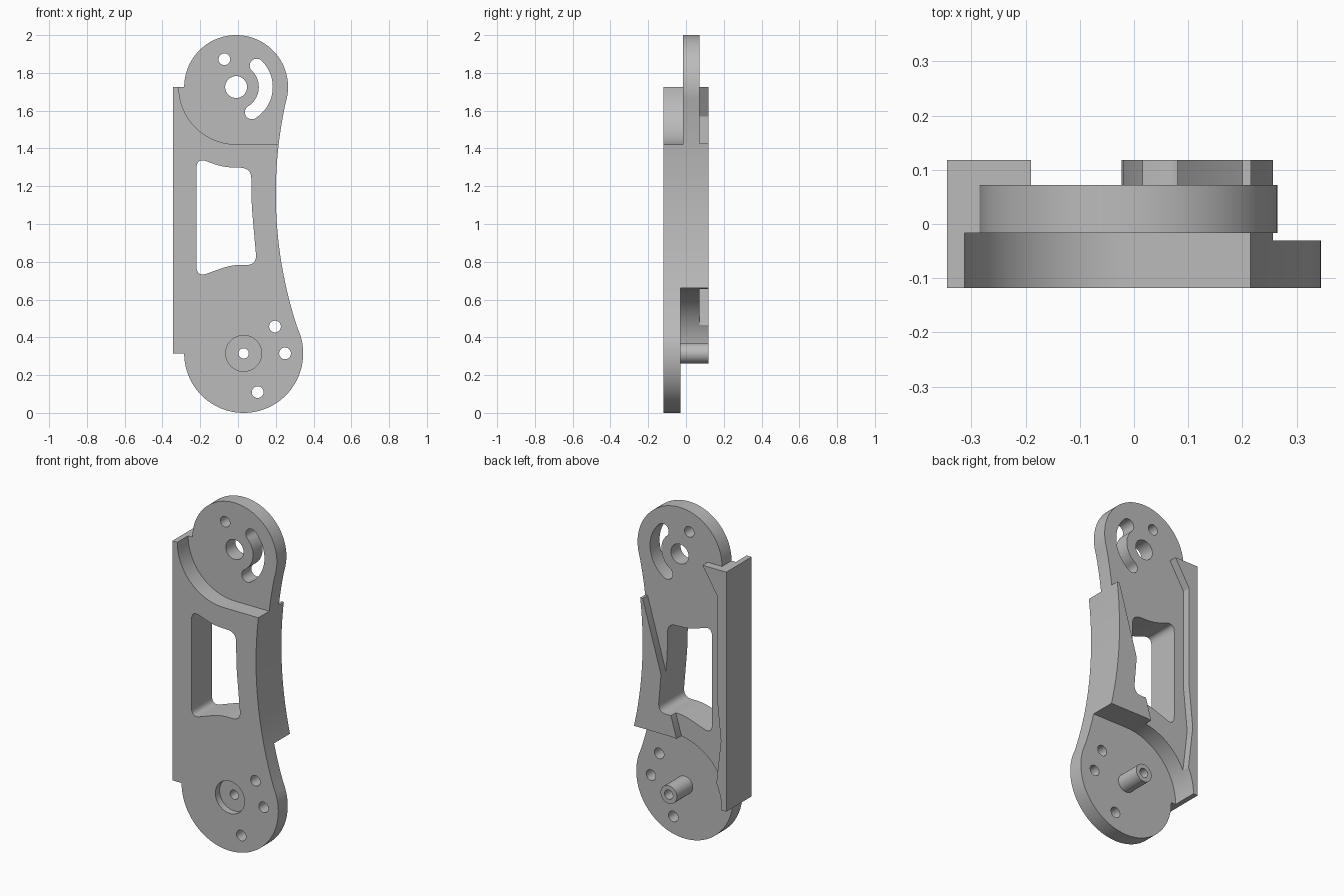
import bpy
import bmesh
from math import sin, cos, pi, atan2, radians
from mathutils import Vector

if "Cube" in bpy.data.objects:
    bpy.data.objects.remove(bpy.data.objects["Cube"])

# Depth levels, from front to back
FRONT, BACK = -0.118, 0.118
PIVOT_FRONT, PLATE_BACK, WEB_BACK = -0.017, -0.03, 0.072

# Main centres (x, z) and radii
TOP, TOP_R = (-0.01, 1.725), 0.275
LOW, LOW_R = (0.03, 0.315), 0.315
WAIST, WAIST_R = (2.455, 1.16), 2.255
LEFT = -0.345

grey = bpy.data.materials.new("plain grey")
grey.use_nodes = True
grey.diffuse_color = (0.5, 0.5, 0.5, 1)
grey.node_tree.nodes["Principled BSDF"].inputs["Base Color"].default_value = (0.5, 0.5, 0.5, 1)


def arc(centre, radius, start, end, steps=32):
    """Points along an arc in the x-z plane, angles in radians."""
    angles = [start + (end - start) * i / steps for i in range(steps + 1)]
    return [(centre[0] + radius * cos(a), centre[1] + radius * sin(a)) for a in angles]


def circle(centre, radius, steps=48):
    return arc(centre, radius, 0, 2 * pi, steps)[:-1]


def rounded(corners, radius, steps=8):
    """Replace each corner of a polygon with a smooth bend."""
    points = []
    for i, corner in enumerate(corners):
        c = Vector(corner)
        a = c + (Vector(corners[i - 1]) - c).normalized() * radius
        b = c + (Vector(corners[(i + 1) % len(corners)]) - c).normalized() * radius
        for s in range(steps + 1):
            t = s / steps
            points.append(a * (1 - t) ** 2 + c * 2 * t * (1 - t) + b * t * t)
    return points


def prism(name, outline, y0, y1):
    """Solid made by extruding an x-z outline from y0 to y1."""
    bm = bmesh.new()
    near = [bm.verts.new((p[0], y0, p[1])) for p in outline]
    far = [bm.verts.new((p[0], y1, p[1])) for p in outline]
    bm.faces.new(near)
    bm.faces.new(far)
    for i in range(len(near)):
        bm.faces.new((near[i - 1], near[i], far[i], far[i - 1]))
    bmesh.ops.recalc_face_normals(bm, faces=bm.faces)
    mesh = bpy.data.meshes.new(name)
    bm.to_mesh(mesh)
    bm.free()
    mesh.materials.append(grey)
    obj = bpy.data.objects.new(name, mesh)
    bpy.context.collection.objects.link(obj)
    return obj


def activate(obj):
    bpy.ops.object.select_all(action='DESELECT')
    obj.select_set(True)
    bpy.context.view_layer.objects.active = obj


def cut(obj, outline, y0=-0.3, y1=0.3):
    """Remove a prism from a part."""
    cutter = prism("cutter", outline, y0, y1)
    cutter.hide_render = True
    mod = obj.modifiers.new("cut", 'BOOLEAN')
    mod.operation, mod.solver, mod.object = 'DIFFERENCE', 'EXACT', cutter
    activate(obj)
    bpy.ops.object.modifier_apply(modifier=mod.name)
    bpy.data.objects.remove(cutter)


# Arm body: two round ends joined by a hollow-curved right edge
to_top = atan2(WAIST[1] - TOP[1], WAIST[0] - TOP[0])
to_low = atan2(WAIST[1] - LOW[1], WAIST[0] - LOW[0])
outline = [(LEFT, TOP[1])]
outline += arc(TOP, TOP_R, pi, to_top, 56)
outline += arc(WAIST, WAIST_R, pi + to_top, pi + to_low, 32)[1:-1]
outline += arc(LOW, LOW_R, to_low, -pi, 56)
outline += [(LEFT, LOW[1])]
body = prism("arm_body", outline, FRONT, BACK)

# Back pocket, leaving a left rib and a wedge-shaped right rib
cut(body, [(-0.5, TOP[1]), (-0.19, TOP[1]), (-0.285, 1.57), (-0.285, 0.97),
           (-0.31, 0.72), (-0.28, 0.46), (-0.28, 0.4), (-0.02, 0.4), (-0.02, 0.66),
           (0.2, 1.425), (0.5, 1.425), (0.5, 2.2), (-0.5, 2.2)], WEB_BACK, 0.3)

# Front clearance around the upper pivot
cut(body, arc(TOP, 0.303, pi, 1.5 * pi) + [(0.5, TOP[1] - 0.303), (0.5, 2.2), (TOP[0] - 0.303, 2.2)],
    -0.3, PIVOT_FRONT)

# Back clearance around the lower pivot
cut(body, arc(LOW, 0.345, pi / 2, pi) + [(LOW[0] - 0.345, -0.2), (0.5, -0.2), (0.5, LOW[1] + 0.345)],
    PLATE_BACK, 0.3)

# Window, its ends curved around the two pivots
window = rounded([(-0.22, 1.352), (-0.08, 1.3), (0.07, 1.297), (0.072, 1.1),
                  (0.1, 0.782), (-0.03, 0.785), (-0.22, 0.718)], 0.058)
cut(body, window)

# Curved slot beside the upper pivot
SLOT_R, SLOT_W = 0.157, 0.037
first, last = radians(-58), radians(46)
slot = arc(TOP, SLOT_R + SLOT_W, first, last)
slot += arc(arc(TOP, SLOT_R, first, last, 1)[1], SLOT_W, last, last + pi, 16)[1:-1]
slot += arc(TOP, SLOT_R - SLOT_W, last, first)
slot += arc(arc(TOP, SLOT_R, first, last, 1)[0], SLOT_W, first + pi, first + 2 * pi, 16)[1:-1]
cut(body, slot)

# Round holes
cut(body, circle(TOP, 0.058))
for hole in [(-0.072, 1.872), (0.196, 0.457), (0.249, 0.315), (0.104, 0.11)]:
    cut(body, circle(hole, 0.031))

# Lower pivot pin with a bore, and a counterbore in the front face
pin = prism("pivot_pin", circle(LOW, 0.053), -0.05, BACK)
cut(body, circle(LOW, 0.095), -0.3, FRONT + 0.04)
for part in (body, pin):
    cut(part, circle(LOW, 0.027))
    activate(part)
    bpy.ops.object.shade_smooth_by_angle(angle=radians(25))
